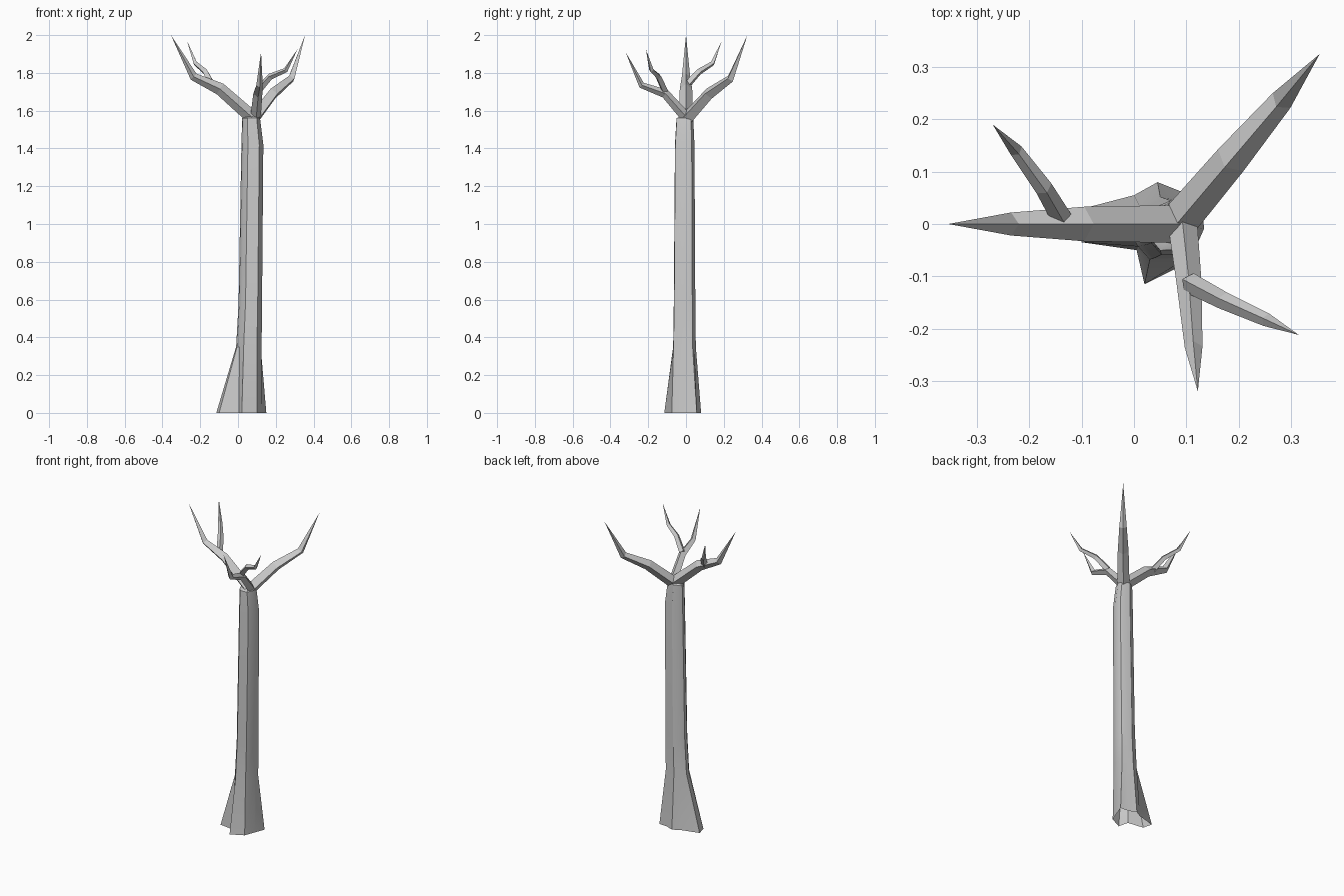
import bpy
import bmesh
import math
from mathutils import Vector

cube = bpy.data.objects.get("Cube")
if cube:
    bpy.data.objects.remove(cube, do_unlink=True)

bark = bpy.data.materials.new("pale_grey_bark")
bark.use_nodes = True
grey = (0.6, 0.6, 0.6, 1)
bark.diffuse_color = grey
bark.node_tree.nodes["Principled BSDF"].inputs["Base Color"].default_value = grey


def finish(bm, name):
    bmesh.ops.recalc_face_normals(bm, faces=bm.faces[:])
    mesh = bpy.data.meshes.new(name)
    bm.to_mesh(mesh)
    bm.free()
    mesh.materials.append(bark)
    obj = bpy.data.objects.new(name, mesh)
    bpy.context.collection.objects.link(obj)
    return obj


def loft(rings, apex, cap_start=False):
    """Skin a list of rings and close the end to a point."""
    bm = bmesh.new()
    rows = [[bm.verts.new(p) for p in ring] for ring in rings]
    n = len(rows[0])
    for a, b in zip(rows, rows[1:]):
        for i in range(n):
            j = (i + 1) % n
            bm.faces.new((a[i], a[j], b[j], b[i]))
    tip = bm.verts.new(apex)
    for i in range(n):
        bm.faces.new((rows[-1][i], rows[-1][(i + 1) % n], tip))
    if cap_start:
        bm.faces.new(rows[0][::-1])
    return bm


# Trunk: star-shaped root flare, open underneath, rising to a narrow column
roots = [(-.10, -.035), (.005, -.05), (.02, -.115), (.10, -.075), (.125, -.01),
         (.15, .057), (.095, .06), (.045, .08), (0, .055), (-.115, .025)]
column = [(-.005, -.02), (.008, -.043), (.03, -.068), (.10, -.066), (.125, -.01),
          (.12, .035), (.09, .045), (.05, .052), (.01, .035), (-.01, .01)]


def column_ring(z, left, width, depth):
    return [(left + (x + .01) * width, y * depth, z) for x, y in column]


rings = [[(x, y, 0) for x, y in roots],
         column_ring(.35, -.01, 1, 1),
         column_ring(.58, .003, .92, .95),
         column_ring(1.42, .018, .86, .86),
         column_ring(1.56, .022, .7, .74)]
trunk = finish(loft(rings, (.085, 0, 1.585)), "trunk")
bpy.ops.object.select_all(action="DESELECT")
trunk.select_set(True)
bpy.context.view_layer.objects.active = trunk
bpy.ops.object.shade_smooth_by_angle(angle=math.radians(32))


# Branches: kinked four-sided spikes with a ridge on top
def branch(name, path, radii):
    pts = [Vector(p) for p in path]
    rings = []
    for i, r in enumerate(radii):
        d = (pts[i + 1] - pts[i]).normalized()
        if i:
            d = (d + (pts[i] - pts[i - 1]).normalized()).normalized()
        side = d.cross(Vector((0, 0, 1))).normalized()
        up = side.cross(d)
        rings.append([pts[i] + v * r for v in (side, up, -side, -up)])
    finish(loft(rings, pts[-1], True), name)


branch("right_branch",
       [(.075, 0, 1.565), (-.095, 0, 1.715), (-.235, 0, 1.78), (-.355, 0, 2)],
       (.036, .033, .022))
branch("back_branch",
       [(.09, .01, 1.565), (.185, .122, 1.69), (.282, .236, 1.77), (.355, .325, 2)],
       (.036, .032, .022))
branch("front_branch",
       [(.093, 0, 1.565), (.105, -.11, 1.69), (.114, -.235, 1.735), (.122, -.32, 1.91)],
       (.028, .024, .017))

# Twigs forking off the side branches
branch("right_twig",
       [(-.135, .005, 1.735), (-.172, .068, 1.805), (-.225, .14, 1.85), (-.27, .19, 1.97)],
       (.02, .017, .013))
branch("front_twig",
       [(.105, -.112, 1.705), (.17, -.146, 1.78), (.253, -.183, 1.815), (.315, -.212, 1.925)],
       (.02, .017, .013))
